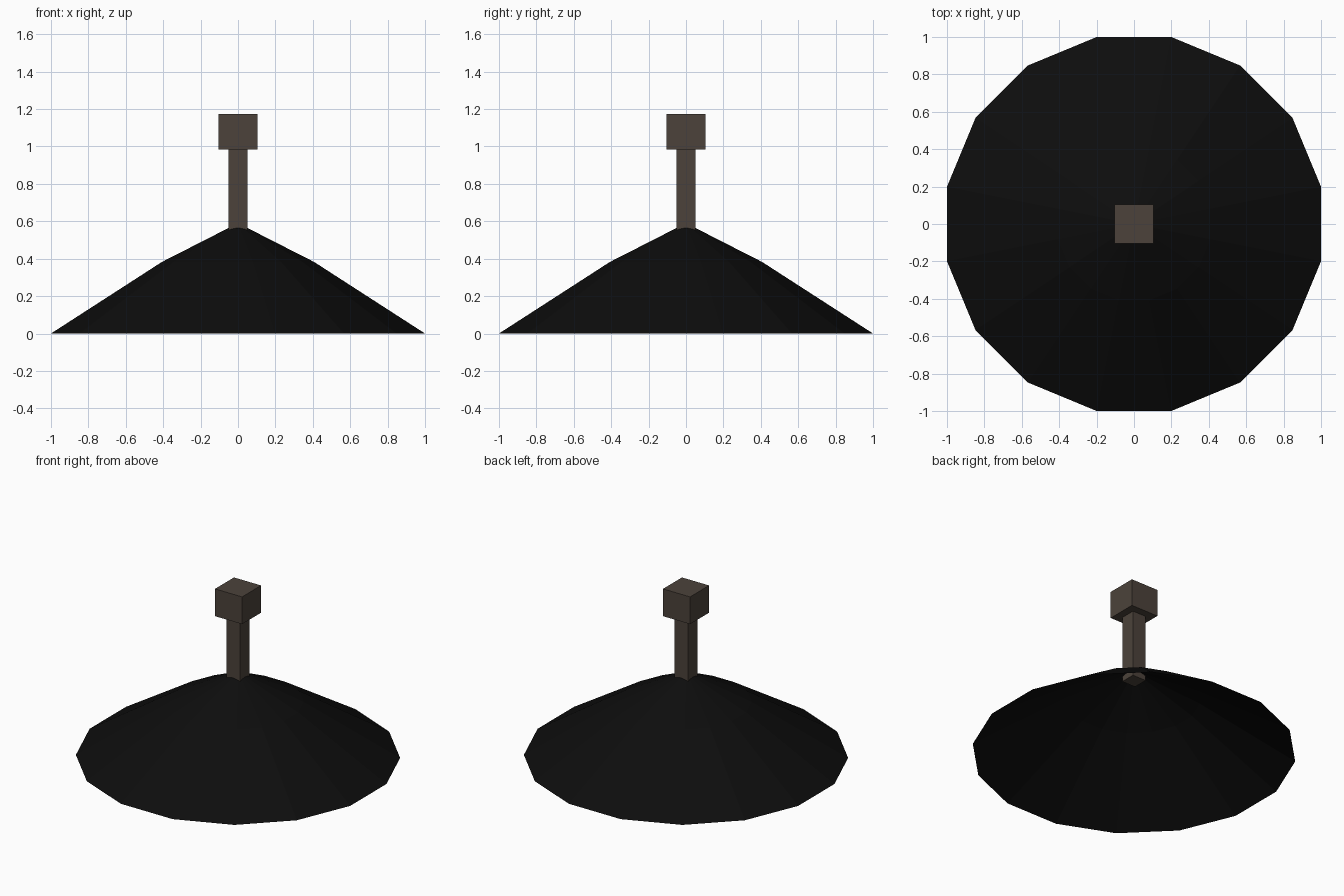
import bpy, math

if "Cube" in bpy.data.objects:
    bpy.data.objects.remove(bpy.data.objects["Cube"])


def material(name, rgb):
    m = bpy.data.materials.new(name)
    m.diffuse_color = (*rgb, 1.0)
    m.use_nodes = True
    m.node_tree.nodes["Principled BSDF"].inputs["Base Color"].default_value = m.diffuse_color
    return m


BLACK = material("soot black", (0.004, 0.004, 0.004))
BROWN = material("dark brown metal", (0.072, 0.055, 0.043))


def add_mesh(name, verts, faces, mat):
    me = bpy.data.meshes.new(name)
    me.from_pydata(verts, [], faces)
    me.materials.append(mat)
    ob = bpy.data.objects.new(name, me)
    bpy.context.collection.objects.link(ob)
    return ob


def box(name, half, z0, z1, mat):
    bpy.ops.mesh.primitive_cube_add(size=1, location=(0, 0, (z0 + z1) / 2))
    ob = bpy.context.object
    ob.name = name
    ob.scale = (2 * half, 2 * half, z1 - z0)
    ob.data.materials.append(mat)


# Hood: open 16-sided shell with two slopes; sizes are measured to the flats
N = 16
rings = [(1.0, 0.0), (0.408, 0.382)]
apex = 0.59
verts = []
for flat, z in rings:
    r = flat / math.cos(math.pi / N)
    for i in range(N):
        a = 2 * math.pi * (i + 0.5) / N
        verts.append((r * math.cos(a), r * math.sin(a), z))
verts.append((0, 0, apex))
faces = []
for i in range(N):
    j = (i + 1) % N
    faces.append((i, j, N + j, N + i))
    faces.append((N + i, N + j, 2 * N))
add_mesh("hood", verts, faces, BLACK)

# Square stem poking slightly through the hood, and the block on top
box("stem", 0.052, 0.52, 0.985, BROWN)
box("top_block", 0.104, 0.985, 1.174, BROWN)
